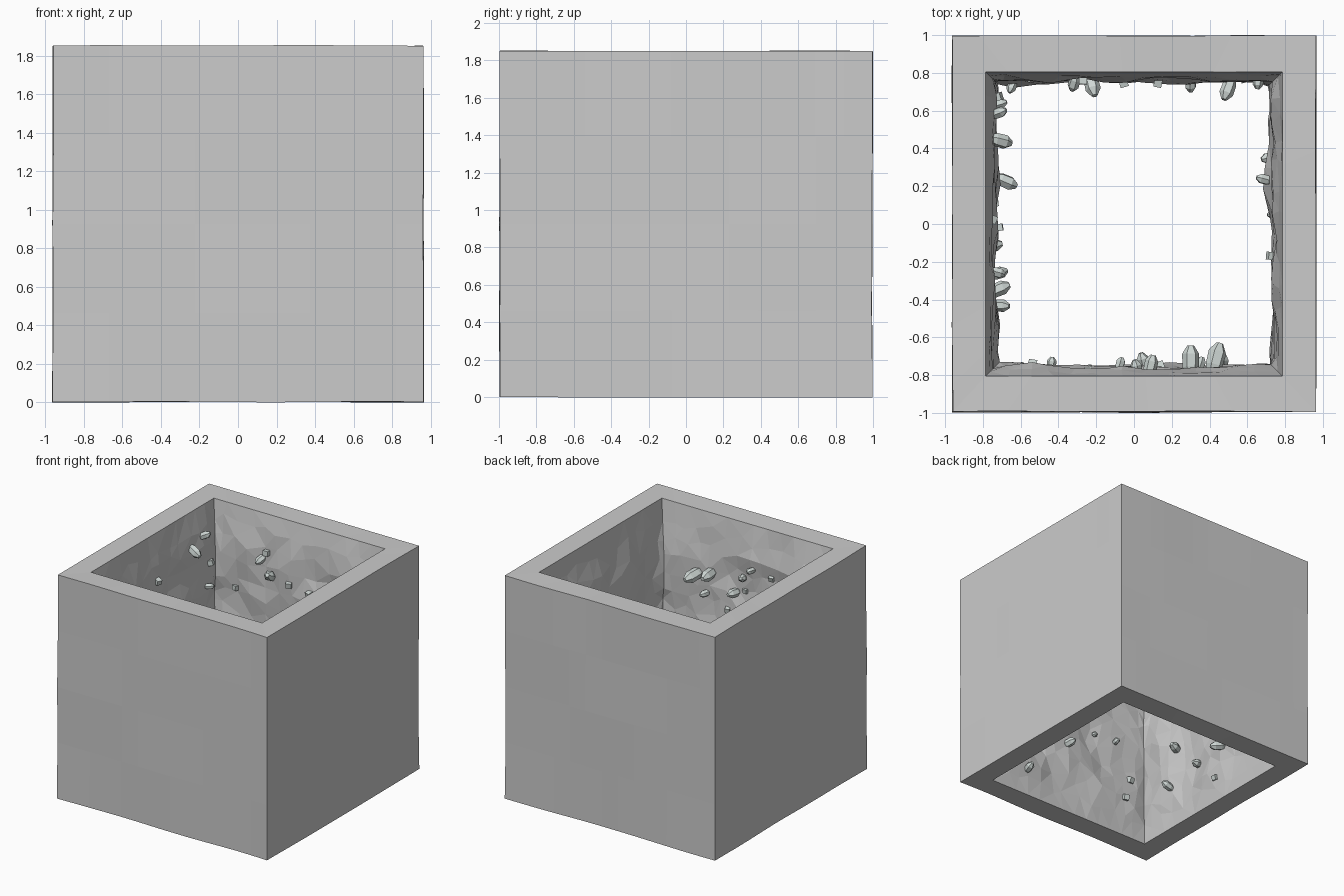
import bpy, bmesh, math, random
from mathutils import Vector, noise

if "Cube" in bpy.data.objects:
    bpy.data.objects.remove(bpy.data.objects["Cube"])

random.seed(7)
HEIGHT = 1.85
N, ROWS = 13, 13              # segments per wall side, and vertically
INNER = (0.785, 0.805)        # half sizes of the shaft opening
OUTER = (0.967, 1.0)


def bulge(p, z):
    """How far the rough inner rock sticks out from the opening line."""
    fade = min(1, min(z, HEIGHT - z) / 0.3)
    n = noise.noise(Vector((p.x * 2.6, p.y * 2.6, z * 2.6)))
    m = noise.noise(Vector((p.x * 6, p.y * 6, z * 6 + 9)))
    return fade * max(0.0, 0.042 + 0.05 * n + 0.022 * m)


def ring_points(half):
    """Square loop: position and inward direction of each point."""
    hx, hy = half
    corners = [(-hx, -hy), (hx, -hy), (hx, hy), (-hx, hy)]
    normals = [(0, 1), (-1, 0), (0, -1), (1, 0)]
    pts = []
    for s in range(4):
        a, b = Vector(corners[s]), Vector(corners[(s + 1) % 4])
        for i in range(N):
            nrm = Vector(normals[s])
            if i == 0:
                nrm = nrm + Vector(normals[s - 1])
            pts.append((a.lerp(b, i / N), nrm, (b - a).normalized(), i))
    return pts


# Rock shaft: closed loft up the outside, over the rim, down the inside
bm = bmesh.new()
rings = []
for r in range(5):
    z = HEIGHT * r / 4
    ring = []
    for p, nrm, tan, i in ring_points(OUTER):
        k = noise.noise(Vector((p.x * 1.5, p.y * 1.5, z * 1.5)))
        q = p + nrm * (0.004 + 0.007 * k)
        lift = 0.005 * k if r in (0, 4) else 0
        ring.append(bm.verts.new((q.x, q.y, z + lift)))
    rings.append(ring)
for r in range(ROWS + 1):
    z0 = HEIGHT * (1 - r / ROWS)
    ring = []
    for p, nrm, tan, i in ring_points(INNER):
        z = z0
        if 0 < r < ROWS:
            z += random.uniform(-0.045, 0.045)
            if i:
                p = p + tan * random.uniform(-0.035, 0.035)
        q = p + nrm * bulge(p, z)
        ring.append(bm.verts.new((q.x, q.y, z)))
    rings.append(ring)
rough = []
count = 4 * N
for r, ring in enumerate(rings):
    nxt = rings[(r + 1) % len(rings)]
    for i in range(count):
        j = (i + 1) % count
        f = bm.faces.new((ring[i], ring[j], nxt[j], nxt[i]))
        if 5 <= r < len(rings) - 1:
            rough.append(f)
bmesh.ops.triangulate(bm, faces=rough)
bmesh.ops.recalc_face_normals(bm, faces=bm.faces)
mesh = bpy.data.meshes.new("rock_shaft")
bm.to_mesh(mesh)
bm.free()
bpy.context.collection.objects.link(bpy.data.objects.new("rock_shaft", mesh))

crystal_mat = bpy.data.materials.new("pale_crystal")
crystal_mat.diffuse_color = (0.62, 0.68, 0.66, 1)
crystal_mat.use_nodes = True
crystal_mat.node_tree.nodes["Principled BSDF"].inputs["Base Color"].default_value = crystal_mat.diffuse_color


def add_shard(bm, base, axis, length, radius, sides=6):
    """Faceted crystal with tapered ends along an axis."""
    rot = axis.to_track_quat('Z', 'Y')
    turn = random.uniform(0, 6)
    loops = []
    for t, s in ((-0.3, 0.55), (0.1, 0.95), (0.65, 1.0), (1.0, 0.4)):
        loops.append([bm.verts.new(base + rot @ Vector((
            math.cos(turn + math.tau * k / sides) * radius * s,
            math.sin(turn + math.tau * k / sides) * radius * s,
            t * length))) for k in range(sides)])
    for a, b in zip(loops, loops[1:]):
        for k in range(sides):
            m = (k + 1) % sides
            bm.faces.new((a[k], a[m], b[m], b[k]))
    bm.faces.new(loops[0][::-1])
    bm.faces.new(loops[-1])


def add_chip(bm, base, axis, size):
    """Small cube-like chip."""
    rot = axis.to_track_quat('Z', 'Y').to_matrix().to_4x4()
    rot.translation = base + axis * size * 0.3
    bmesh.ops.create_cube(bm, size=size, matrix=rot)


# Crystals per wall: (position along wall, height, length); 0 = small chip
walls = {
    "left": (Vector((1, 0, 0)), [
        (.58, 1.63, .09), (.45, 1.58, .12), (.67, 1.38, 0), (.63, 1.2, .07),
        (.03, 1.47, 0), (-.25, 1.5, .08), (.24, .41, .12), (-.12, .42, .1),
        (-.36, .65, .12), (.11, .19, 0), (-.43, .33, .1), (-.02, .9, 0),
        (-.27, 1.05, .1)]),
    "back": (Vector((0, -1, 0)), [
        (-.31, 1.5, .09), (-.23, 1.36, .13), (-.27, 1.55, 0), (-.56, 1.18, 0),
        (-.06, 1.35, 0), (.13, 1.32, 0), (.30, .6, .09), (.51, .85, .12),
        (.58, .5, 0), (.66, 1.1, .08), (-.64, .7, .07)]),
    "front": (Vector((0, 1, 0)), [
        (.42, 1.35, .16), (.3, 1.38, .15), (.08, 1.27, .11), (.02, 1.4, .09),
        (0, 1.3, 0), (.06, .58, .1), (-.08, 1.5, .07), (-.24, 1.47, 0),
        (.145, 1.12, 0), (.46, .2, .1), (-.245, .79, .06), (-.44, .78, .07),
        (-.54, .31, 0), (-.6, .5, 0), (.34, 1.2, .08)]),
    "right": (Vector((-1, 0, 0)), [
        (.36, .8, .09), (.23, 1.1, .08), (.22, .6, 0), (-.17, 1.2, 0),
        (.05, .4, .05)]),
}
for name, (inward, spots) in walls.items():
    bm = bmesh.new()
    for along, z, length in spots:
        if inward.x:
            flat = Vector((-inward.x * INNER[0], along, 0))
        else:
            flat = Vector((along, -inward.y * INNER[1], 0))
        base = flat + inward * (bulge(flat, z) - 0.005)
        base.z = z
        side = Vector((-inward.y, inward.x, 0))
        axis = (inward + side * random.uniform(-.45, .45)
                + Vector((0, 0, random.uniform(-.5, .6)))).normalized()
        if length:
            add_shard(bm, base, axis, length * 0.85, length * 0.25 + 0.008)
        else:
            add_chip(bm, base, axis, random.uniform(.035, .045))
    bmesh.ops.recalc_face_normals(bm, faces=bm.faces)
    mesh = bpy.data.meshes.new(name + "_wall_crystals")
    bm.to_mesh(mesh)
    bm.free()
    mesh.materials.append(crystal_mat)
    bpy.context.collection.objects.link(
        bpy.data.objects.new(name + "_wall_crystals", mesh))
